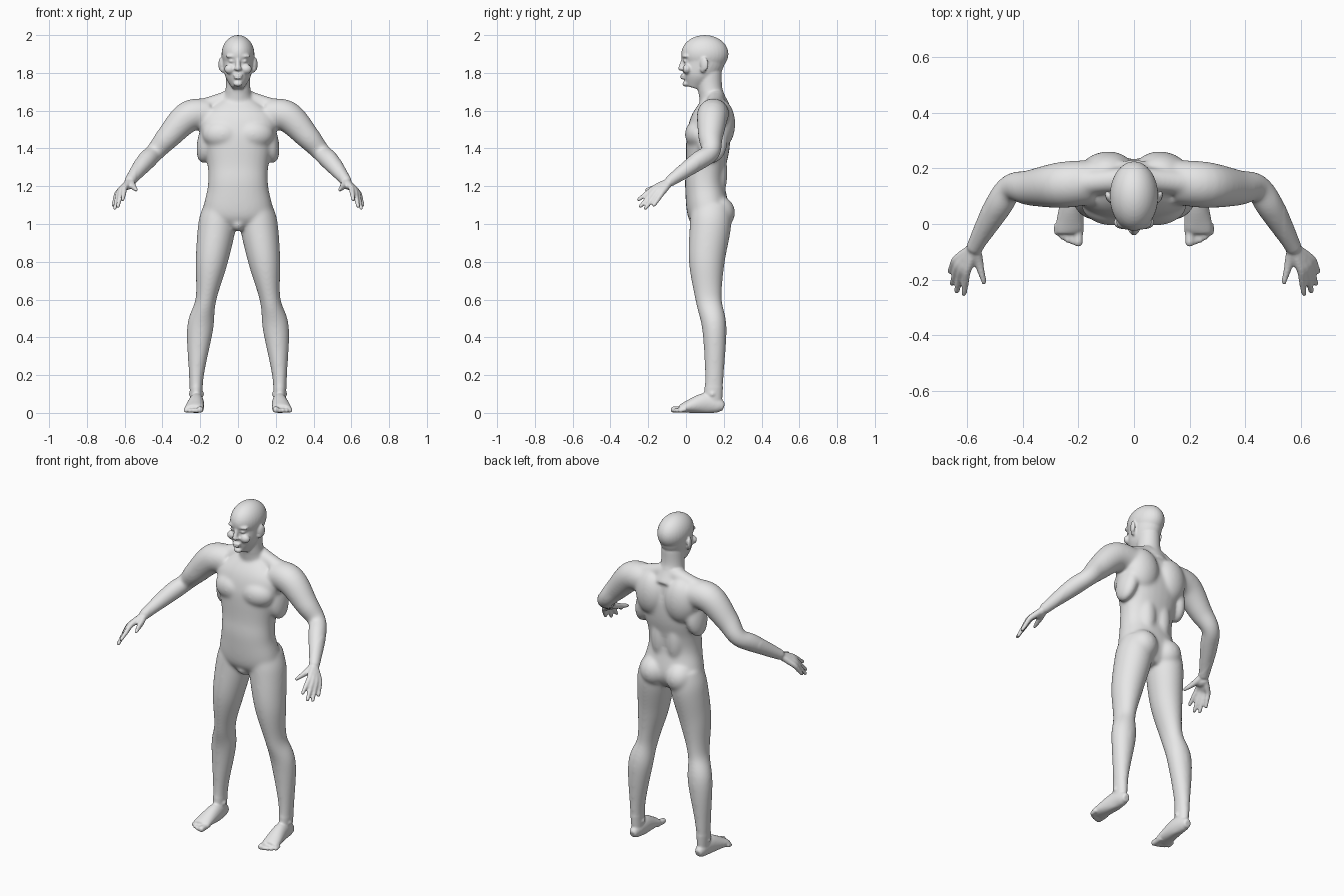
import bpy
import bmesh
import math
from mathutils import Vector, Matrix

if "Cube" in bpy.data.objects:
    bpy.data.objects.remove(bpy.data.objects["Cube"], do_unlink=True)

SIDES = 28      # points around each cross-section
STEPS = 6       # rings between two given sections
X, Y, Z = Matrix.Identity(3)
bm = bmesh.new()


def blend(before, start, end, after, t):
    """Smooth curve from start to end, shaped by the neighbours."""
    leaving, arriving = (end - before) / 2, (after - start) / 2
    rise = end - start
    curve = 3 * rise - 2 * leaving - arriving
    return start + t * (leaving + t * (curve + t * (leaving + arriving - 2 * rise)))


def refine(rows):
    """Add smooth in-between sections."""
    padded = [rows[0], *rows, rows[-1]]
    fine = []
    for group in zip(padded, padded[1:], padded[2:], padded[3:]):
        for step in range(STEPS):
            fine.append([blend(*values, step / STEPS) for values in zip(*group)])
    return fine + [list(rows[-1])]


def loft(rows, depth_axis=Y, power=2):
    """Skin oval sections given as (x, y, z, half width, half depth)."""
    rows = refine(rows)
    centres = [Vector(row[:3]) for row in rows]
    rings = []
    for i, centre in enumerate(centres):
        along = (centres[min(i + 1, len(rows) - 1)] - centres[max(i - 1, 0)]).normalized()
        depth = (depth_axis - along * depth_axis.dot(along)).normalized()
        width = along.cross(depth)
        half_width, half_depth = rows[i][3:]
        ring = []
        for k in range(SIDES):
            angle = math.tau * k / SIDES
            across, forward = (math.copysign(abs(value) ** (2 / power), value)
                               for value in (math.cos(angle), math.sin(angle)))
            point = centre + width * across * half_width + depth * forward * half_depth
            point.z = max(point.z, 0)
            ring.append(bm.verts.new(point))
        rings.append(ring)
    for low, high in zip(rings, rings[1:]):
        for k in range(SIDES):
            bm.faces.new((low[k - 1], low[k], high[k], high[k - 1]))
    bm.faces.new(rings[0])
    bm.faces.new(rings[-1])


def column(rows, power=2):
    """Upright part on the middle line: (height, centre y, half width, half depth)."""
    loft([(0, y, z, width, depth) for z, y, width, depth in rows], power=power)


def ball(centre, radii, turn=0, axis='Z'):
    """Ellipsoid, turned in degrees about one axis."""
    place = (Matrix.Translation(centre) @ Matrix.Rotation(math.radians(turn), 4, axis)
             @ Matrix.Diagonal((*radii, 1)))
    bmesh.ops.create_uvsphere(bm, u_segments=32, v_segments=20, radius=1, matrix=place)


def tube(points, radii, depth_axis=Y):
    """Round limb, finger or toe with a rounded tip."""
    loft([(*point, radius, radius) for point, radius in zip(points, radii)], depth_axis)
    ball(points[-1], [radii[-1]] * 3)


# Leg, from hip to ankle
loft([(.1, .13, 1.1, .08, .1),
      (.11, .13, 1, .1, .11),
      (.14, .11, .8, .085, .095),
      (.17, .12, .6, .055, .07),
      (.2, .15, .45, .07, .065),
      (.22, .15, .2, .04, .05),
      (.22, .14, .04, .03, .05)])
# Knee cap, buttock and ankle bones
ball((.17, .09, .6), (.04, .03, .05))
ball((.085, .17, 1.06), (.085, .09, .09))
for side in (-1, 1):
    ball((.22 + .02 * side, .14, .1), (.02, .02, .02))

# Foot, from heel to ball
loft([(.22, .2, .03, .02, .02),
      (.22, .17, .04, .03, .04),
      (.22, .1, .05, .04, .055),
      (.23, 0, .03, .05, .03),
      (.23, -.03, .02, .05, .02)], depth_axis=Z)

# Toes, shorter towards the outside
for toe in range(5):
    outward = toe / 4
    radius = .012 if toe else .017
    start = Vector((.2 + .075 * outward, 0, .02))
    tip = Vector((start.x, -.065 + .035 * outward ** 2, radius))
    tube([start, start.lerp(tip, .5), tip], [radius] * 3, depth_axis=Z)

# Shoulder slope
tube([(.03, .16, 1.67), (.15, .15, 1.63), (.25, .14, 1.59)], [.045, .045, .06])

# Arm, from chest to wrist
wrist = Vector((.57, -.08, 1.23))
tube([(.15, .15, 1.58), (.26, .14, 1.57), (.37, .13, 1.46), (.44, .13, 1.38),
      (.49, .06, 1.33), wrist], [.08, .083, .065, .05, .05, .03])

# Fingers fan out from the wrist, and their roots together form the palm
for finger in range(4):
    fan = finger / 3
    arch = math.sin(math.pi * fan)
    knuckle = Vector((.6, -.17, 1.19)).lerp(Vector((.64, -.13, 1.16)), fan)
    knuckle += arch * Vector((.004, -.008, 0))
    tip = Vector((.61, -.25, 1.13)).lerp(Vector((.66, -.17, 1.1)), fan)
    tip += arch * Vector((.01, -.02, -.03))
    tube([wrist, wrist.lerp(knuckle, .6), knuckle, knuckle.lerp(tip, .5), tip],
         [.018, .018, .015, .013, .01], depth_axis=X)
# Thumb and palm
tube([wrist, (.556, -.14, 1.2), (.535, -.21, 1.18)], [.02, .017, .011], depth_axis=X)
ball((.59, -.12, 1.2), (.03, .04, .02))

# Chest, shoulder blade, lower back and side muscles
ball((.09, .06, 1.475), (.1, .065, .075), 8)
ball((.1, .185, 1.53), (.1, .075, .13), -8)
ball((.05, .15, 1.27), (.06, .07, .16))
ball((.165, .14, 1.44), (.05, .08, .12), -12, 'Y')

# Ear and its root
ball((.091, .097, 1.845), (.011, .023, .037), -22)
ball((.08, .09, 1.82), (.015, .015, .02))
# Cheek, brow, eye and nostril
ball((.043, .005, 1.82), (.03, .023, .026))
ball((.035, -.004, 1.888), (.032, .016, .01), 16)
ball((.033, 0, 1.862), (.018, .015, .009), 14)
ball((.013, -.022, 1.822), (.009, .012, .008))

# Copy every paired part to the other side
paired = bm.verts[:] + bm.edges[:] + bm.faces[:]
twin = bmesh.ops.duplicate(bm, geom=paired)["geom"]
bmesh.ops.scale(bm, vec=(-1, 1, 1),
                verts=[item for item in twin if isinstance(item, bmesh.types.BMVert)])

# Torso, from crotch to collar
column([(.97, .13, .08, .06),
        (1.05, .12, .18, .11),
        (1.2, .1, .16, .105),
        (1.3, .105, .16, .105),
        (1.4, .115, .18, .115),
        (1.48, .12, .2, .115),
        (1.56, .13, .2, .1),
        (1.66, .16, .08, .06)], power=2.25)
ball((0, .07, 1), (.04, .05, .04))

# Neck
column([(1.6, .16, .1, .08), (1.7, .13, .068, .065), (1.8, .12, .063, .07)])

# Skull, then the face from chin to forehead
ball((0, .1, 1.9), (.087, .125, .1))
column([(1.72, .04, .03, .04),
        (1.78, .06, .066, .08),
        (1.85, .09, .08, .108),
        (1.9, .1, .083, .115)])

# Nose, lips and chin
tube([(0, -.01, 1.885), (0, -.02, 1.85), (0, -.028, 1.824)], [.01, .012, .014])
for height, half_width in ((1.787, .026), (1.772, .022)):
    ball((0, -.016, height), (half_width, .014, .0065))
ball((0, -.002, 1.742), (.024, .017, .015))

bmesh.ops.recalc_face_normals(bm, faces=bm.faces[:])
parts = bpy.data.meshes.new("body_parts")
bm.to_mesh(parts)
bm.free()
body = bpy.data.objects.new("body", parts)
bpy.context.scene.collection.objects.link(body)

# Fuse all the parts into one skin
fuse = body.modifiers.new("fuse", 'REMESH')
fuse.mode = 'VOXEL'
fuse.voxel_size = .0055
depsgraph = bpy.context.evaluated_depsgraph_get()
skin = bpy.data.meshes.new_from_object(body.evaluated_get(depsgraph))
skin.name = "body_skin"
body.modifiers.clear()
body.data = skin
bpy.data.meshes.remove(parts)

# Soften trunk and limbs strongly, but face, hands and feet lightly
bm = bmesh.new()
bm.from_mesh(skin)
broad = [vert for vert in bm.verts if .14 < vert.co.z < 1.7 and abs(vert.co.x) < .54]
for verts, rounds in ((broad, 22), (bm.verts[:], 3)):
    for _ in range(rounds):
        bmesh.ops.smooth_vert(bm, verts=verts, factor=.5, use_axis_x=True,
                              use_axis_y=True, use_axis_z=True)
for face in bm.faces:
    face.smooth = True
bm.to_mesh(skin)
bm.free()

# Plain grey skin
grey = bpy.data.materials.new("plain_grey")
grey.use_nodes = True
colour = (.8, .8, .8, 1)
grey.diffuse_color = colour
grey.node_tree.nodes["Principled BSDF"].inputs["Base Color"].default_value = colour
skin.materials.clear()
skin.materials.append(grey)
